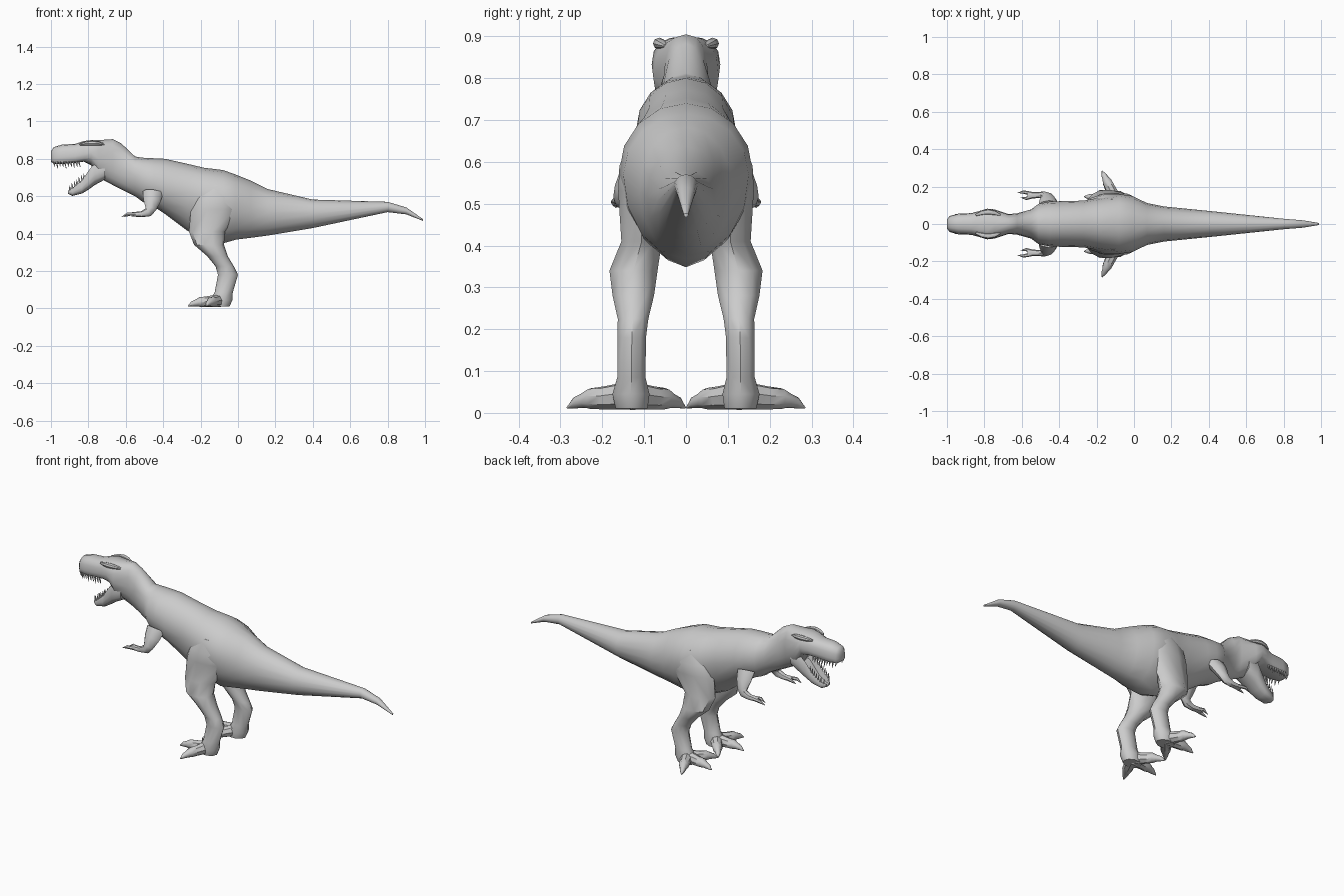
import bpy, bmesh
from math import sin, cos, pi, radians, copysign
from mathutils import Vector

if "Cube" in bpy.data.objects:
    bpy.data.objects.remove(bpy.data.objects["Cube"])


def loft(name, rings):
    """Skin a list of equal-length vertex rings and cap both ends."""
    bm = bmesh.new()
    vs = [[bm.verts.new(p) for p in r] for r in rings]
    n = len(vs[0])
    for a, b in zip(vs, vs[1:]):
        for i in range(n):
            j = (i + 1) % n
            bm.faces.new((a[i], a[j], b[j], b[i]))
    bm.faces.new(vs[0])
    bm.faces.new(vs[-1])
    bmesh.ops.recalc_face_normals(bm, faces=bm.faces)
    me = bpy.data.meshes.new(name)
    bm.to_mesh(me)
    bm.free()
    ob = bpy.data.objects.new(name, me)
    bpy.context.collection.objects.link(ob)
    bpy.ops.object.select_all(action='DESELECT')
    ob.select_set(True)
    bpy.context.view_layer.objects.active = ob
    bpy.ops.object.shade_smooth_by_angle(angle=0.75)
    return ob


def spow(v, p):
    return copysign(abs(v) ** p, v) if abs(v) > 1e-6 else 0.0


def section(x, top, bot, hw, pt, pb, frac=0.5, trough=False, n=16):
    """Upright cross-section, widest at fraction frac of its height; pt / pb shape its halves."""
    mid = bot + frac * (top - bot)
    pts = []
    for i in range(n):
        c, s = cos(2 * pi * i / n), sin(2 * pi * i / n)
        p = pt if c >= 0 else pb
        z = mid + spow(c, min(p, 1)) * ((top - mid) if c >= 0 else (mid - bot))
        if trough and c > 0.8:
            z = bot + 0.4 * (top - bot)
        pts.append((x, hw * spow(s, p), z))
    return pts


def body_section(x, top, bot, hw):
    """Boxy head, keeled belly, plain oval elsewhere."""
    pt = 0.78 if x < -0.66 else 1
    pb = 0.6 if x < -0.8 else 1.35 if -0.42 < x < -0.05 else 1
    frac = 0.35 if x < -0.8 else 0.58 if -0.35 < x < 0 else 0.5
    return section(x, top, bot, hw, pt, pb, frac)


def tube(name, path, side=1, n=8):
    """Tapered limb along points (x, y, z, half width, half height)."""
    P = [Vector((p[0], p[1] * side, p[2])) for p in path]
    rings = []
    for i, p in enumerate(path):
        t = (P[min(i + 1, len(P) - 1)] - P[max(i - 1, 0)]).normalized()
        y = Vector((0, 1, 0))
        u = (y - t * t.dot(y)).normalized()
        v = u.cross(t)
        rings.append([P[i] + u * p[3] * cos(2 * pi * k / n) + v * p[4] * sin(2 * pi * k / n)
                      for k in range(n)])
    return loft(name, rings)


# Upper skull, neck, torso and tail in one skin: x, top, bottom, half width
BODY = [
    (-1, .84, .785, .025), (-.985, .863, .773, .043), (-.94, .876, .772, .055),
    (-.87, .88, .778, .058), (-.825, .895, .785, .07), (-.785, .9, .765, .082),
    (-.745, .9, .7, .078), (-.67, .905, .66, .053), (-.625, .883, .637, .057),
    (-.55, .812, .6, .078), (-.51, .806, .57, .108), (-.45, .803, .545, .12),
    (-.39, .8, .505, .122), (-.27, .773, .415, .125), (-.18, .752, .375, .142),
    (-.08, .74, .348, .16), (-.01, .715, .368, .15), (.07, .683, .378, .112),
    (.16, .638, .39, .094), (.4, .582, .43, .07), (.8, .57, .515, .028),
    (.9, .54, .503, .02), (.99, .477, .468, .005)]
loft("body", [body_section(*r) for r in BODY])

# Open lower jaw, hollowed on top
JAW = [(-.908, .632, .612, .018), (-.885, .648, .602, .036), (-.835, .69, .614, .046),
       (-.8, .745, .635, .056), (-.765, .79, .66, .066), (-.71, .8, .69, .062)]
loft("lower_jaw", [section(*r, 0.5, 0.75, 0.45, True) for r in JAW])

# Leg slices: z, front x, back x, inner y, outer y
LEG = [(.66, -.17, -.03, .06, .135), (.59, -.23, 0, .05, .162), (.53, -.252, .01, .045, .165),
       (.41, -.262, -.07, .055, .157), (.34, -.235, -.075, .065, .186), (.28, -.165, -.055, .074, .178),
       (.225, -.12, -.022, .088, .165), (.18, -.107, 0, .094, .165), (.085, -.125, -.028, .095, .166),
       (.045, -.15, -.03, .085, .178), (.01, -.15, -.045, .09, .17)]

# Toe profile with claw: distance from the ankle, height, radius; toes fan out by angle
TOE = [(0, .042, .035), (.07, .036, .028), (.105, .034, .026),
       (.125, .029, .018), (.145, .024, .014), (.168, .012, .002)]
TOE_ANGLES = {"outer": 65, "middle": 5, "inner": -51}

ARM = [(-.455, .1, .62, .03, .055), (-.46, .128, .575, .03, .046), (-.467, .15, .534, .022, .03),
       (-.48, .155, .515, .019, .025), (-.515, .155, .504, .016, .016), (-.57, .153, .503, .02, .011)]

for s, tag in ((1, "left"), (-1, "right")):
    # Thigh, shin and ankle
    loft("leg_" + tag, [[((f + b) / 2 + (b - f) / 2 * cos(k * pi / 5),
                          s * ((i + o) / 2 + (o - i) / 2 * sin(k * pi / 5)), z)
                         for k in range(10)] for z, f, b, i, o in LEG])
    # Clawed toes
    for nm, deg in TOE_ANGLES.items():
        a = radians(deg)
        tube(f"{nm}_toe_{tag}", [(-.1 - d * cos(a), .132 + d * sin(a), z, r, r) for d, z, r in TOE], s)
    # Small arm with two fingers
    tube("arm_" + tag, ARM, s)
    for k in (1, -1):
        y = .154 + .009 * k
        tip = -.614 - .008 * k
        tube(f"finger_{'outer' if k > 0 else 'inner'}_{tag}",
             [(-.55, y, .504, .01, .01), (tip + .03, y + .008 * k, .504, .009, .009),
              (tip, y + .004 * k, .49, .001, .001)], s, 6)
    # Brow ridge
    tube("brow_" + tag, [(-.78 + .065 * t, .064 - .016 * t * t, .883 - .006 * t * t,
                          .015 - .009 * t * t, .014 - .009 * t * t) for t in (-1, -.5, 0, .5, 1)], s)
    # Teeth along both jaws
    for k in range(10):
        x, y = -.985 + .015 * k, min(.033 + .008 * k, .05)
        ln = .018 + .008 * (k % 3 == 1)
        tube(f"upper_tooth_{k + 1}_{tag}",
             [(x, y, .785, .005, .006), (x + .006, y, .775 - ln, .001, .001)], s, 5)
    for k in range(7):
        t = k / 6
        x, y, z = -.897 + .075 * t, min(.022 + .012 * k, .034 + .008 * t), .632 + .063 * t
        tube(f"lower_tooth_{k + 1}_{tag}",
             [(x, y, z, .005, .006), (x - .004, y, z + .028, .001, .001)], s, 5)
